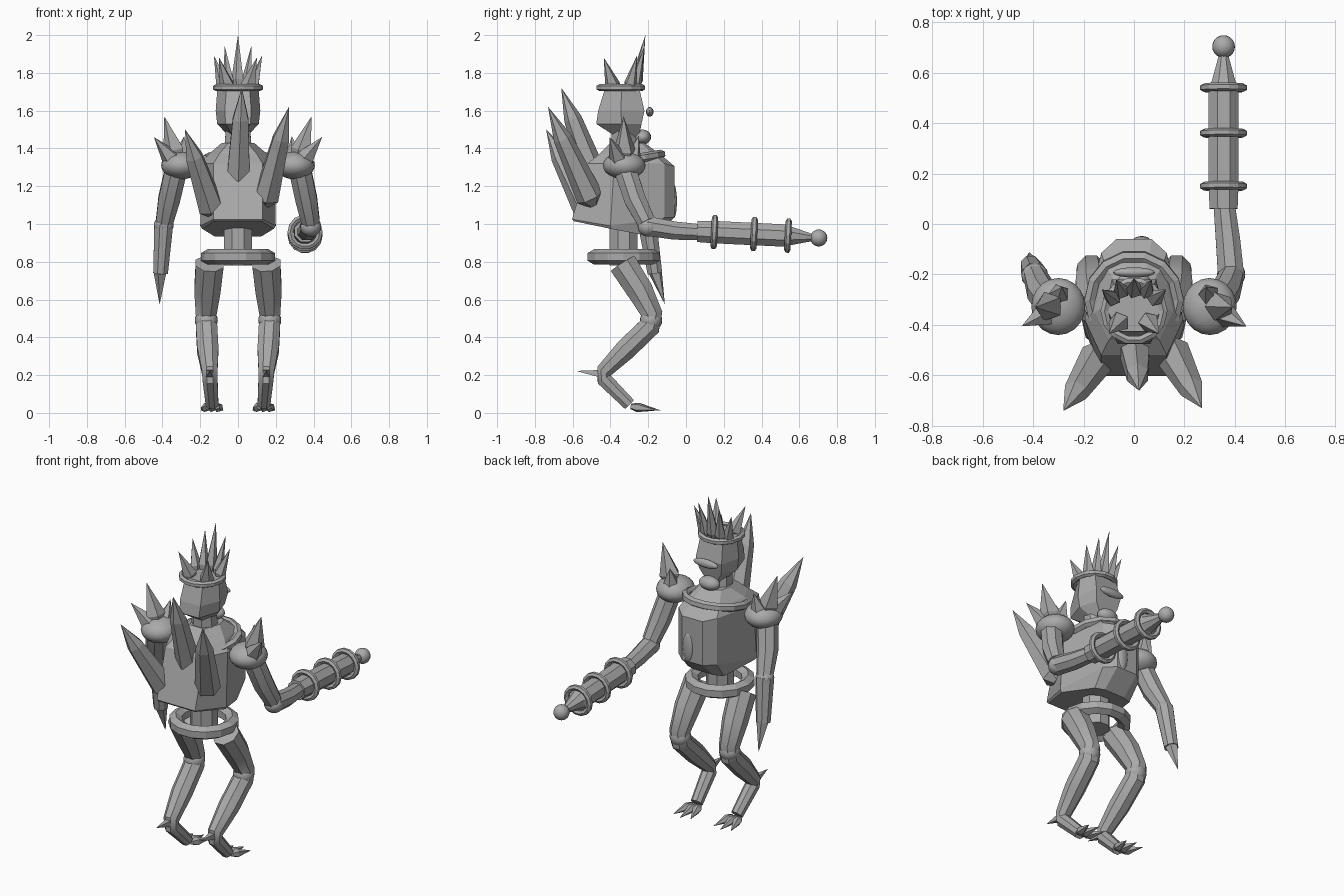
import bpy, bmesh, math
from mathutils import Vector, Matrix

if "Cube" in bpy.data.objects:
    bpy.data.objects.remove(bpy.data.objects["Cube"], do_unlink=True)

GREY = (0.4, 0.4, 0.4, 1)
grey = bpy.data.materials.new("plain grey")
grey.use_nodes = True
grey.diffuse_color = GREY
grey.node_tree.nodes["Principled BSDF"].inputs["Base Color"].default_value = GREY


def finish(name, bm, smooth=None):
    bmesh.ops.recalc_face_normals(bm, faces=bm.faces)
    mesh = bpy.data.meshes.new(name)
    bm.to_mesh(mesh)
    bm.free()
    mesh.materials.append(grey)
    ob = bpy.data.objects.new(name, mesh)
    bpy.context.collection.objects.link(ob)
    if smooth:
        bpy.ops.object.select_all(action='DESELECT')
        ob.select_set(True)
        bpy.context.view_layer.objects.active = ob
        bpy.ops.object.shade_smooth_by_angle(angle=math.radians(smooth))
    return ob


def skin(name, rings, smooth=None):
    """Bridge a stack of equal rings of points and cap both ends."""
    bm = bmesh.new()
    loops = [[bm.verts.new(p) for p in ring] for ring in rings]
    n = len(loops[0])
    for a, b in zip(loops, loops[1:]):
        for i in range(n):
            j = (i + 1) % n
            bm.faces.new((a[i], a[j], b[j], b[i]))
    bm.faces.new(loops[0])
    bm.faces.new(loops[-1])
    bmesh.ops.remove_doubles(bm, verts=bm.verts, dist=0.0005)
    return finish(name, bm, smooth)


def tube(name, path, radii, sides=8, smooth=None):
    """Sweep a regular polygon along a bent path."""
    pts = [Vector(p) for p in path]
    rings = []
    for i, p in enumerate(pts):
        d = (pts[min(i + 1, len(pts) - 1)] - pts[max(i - 1, 0)]).normalized()
        side = Vector((1, 0, 0)) - d * d.x
        side.normalize()
        other = d.cross(side)
        turns = [math.tau * (k + 0.5) / sides for k in range(sides)]
        rings.append([p + radii[i] * (side * math.cos(t) + other * math.sin(t)) for t in turns])
    return skin(name, rings, smooth)


def spike(name, base, tip, r, sides=5, widest=0.15):
    """Small foot, widest part, then a sharp tip."""
    a, b = Vector(base), Vector(tip)
    return tube(name, [a, a.lerp(b, widest), b], [r * 0.6, r, 0.0004], sides)


def crystal(name, base, tip, r):
    """Long shard that stays thick for most of its length."""
    a, b = Vector(base), Vector(tip)
    steps = (0, .08, .68, 1)
    return tube(name, [a.lerp(b, t) for t in steps], [r * .4, r, r * .68, .0004], 6)


def ball(name, centre, size, smooth=40):
    bm = bmesh.new()
    bmesh.ops.create_uvsphere(bm, u_segments=20, v_segments=12, radius=1,
                              matrix=Matrix.Translation(centre) @ Matrix.Diagonal((*size, 1)))
    return finish(name, bm, smooth)


def ring(name, centre, major, minor, axis=(0, 0, 1), tall=1.0, segments=14):
    """Faceted torus around an axis."""
    turn = Vector((0, 0, 1)).rotation_difference(Vector(axis)).to_matrix()
    bm = bmesh.new()
    loops = []
    for i in range(segments):
        a = math.tau * i / segments
        loop = []
        for k in range(6):
            b = math.tau * (k + 0.5) / 6
            r = major + minor * math.cos(b)
            p = turn @ Vector((r * math.cos(a), r * math.sin(a), minor * tall * math.sin(b)))
            loop.append(bm.verts.new(p + Vector(centre)))
        loops.append(loop)
    for i in range(segments):
        a, b = loops[i], loops[(i + 1) % segments]
        for k in range(6):
            m = (k + 1) % 6
            bm.faces.new((a[k], b[k], b[m], a[m]))
    return finish(name, bm)


def block(name, levels):
    """Mirrored body: each level lists its left corners from the chest to the back."""
    return skin(name, [level + [(-x, y, z) for x, y, z in level[::-1]] for level in levels])


# Torso with a tilted flat base and a chest plate, waist and collar
block("torso", [
    [(.07, -.17, .935), (.125, -.19, .935), (.19, -.4, .975), (.125, -.595, 1.015)],
    [(.07, -.06, 1.035), (.13, -.115, 1.035), (.2, -.4, .99), (.13, -.603, 1.025)],
    [(.07, -.06, 1.305), (.13, -.115, 1.32), (.195, -.38, 1.32), (.13, -.52, 1.32)],
    [(.06, -.125, 1.36), (.115, -.16, 1.36), (.155, -.35, 1.37), (.1, -.46, 1.37)],
    [(.04, -.22, 1.43), (.07, -.24, 1.43), (.085, -.3, 1.43), (.05, -.4, 1.43)]])
ball("chest_gem", (.03, -.066, 1.12), (.035, .018, .09))
ring("collar", (0, -.3, 1.34), .175, .025, axis=(0, -.17, 1))
ring("pelvis_ring", (0, -.33, .826), .16, .041, tall=1.0)
tube("spine", [(0, -.33, .78), (0, -.33, .98)], [.08, .08], 8, 30)

# Head
tube("neck", [(0, -.32, 1.38), (0, -.33, 1.5)], [.08, .07], 8, 30)
block("head", [[(.03, -.25, 1.455), (.04, -.3, 1.455), (.02, -.36, 1.455)],
               [(.075, -.235, 1.53), (.11, -.34, 1.53), (.065, -.475, 1.53)],
               [(.088, -.22, 1.6), (.118, -.345, 1.6), (.07, -.465, 1.6)],
               [(.075, -.25, 1.73), (.108, -.34, 1.73), (.06, -.425, 1.73)]])
ball("throat", (0, -.23, 1.46), (.065, .045, .04))
ball("beak", (0, -.192, 1.594), (.083, .02, .025))

# Crown
ring("crown_band", (0, -.345, 1.722), .117, .018)
spike("crown_spike_middle", (0, -.27, 1.72), (0, -.215, 2), .035)
for s, side in ((1, "left"), (-1, "right")):
    spike(f"crown_spike_inner_{side}", (s * .045, -.275, 1.72), (s * .07, -.22, 1.94), .032)
    spike(f"crown_spike_outer_{side}", (s * .075, -.3, 1.72), (s * .127, -.26, 1.89), .034)
    spike(f"crown_spike_back_{side}", (s * .05, -.38, 1.71), (s * .1, -.435, 1.88), .042)

# Back crystals
crystal("back_crystal_middle", (0, -.47, 1.21), (.02, -.66, 1.72), .07)
crystal("back_crystal_left", (.14, -.49, 1.1), (.27, -.73, 1.62), .073)
crystal("back_crystal_right", (-.13, -.51, 1.05), (-.28, -.74, 1.5), .073)

for s, side in ((1, "left"), (-1, "right")):
    # Shoulders
    ball(f"shoulder_{side}", (s * .3, -.327, 1.31), (.107, .113, .073))
    spike(f"shoulder_spike_tall_{side}", (s * .32, -.325, 1.33), (s * .39, -.33, 1.57), .06, 5, .25)
    spike(f"shoulder_spike_outer_{side}", (s * .34, -.35, 1.33), (s * .445, -.405, 1.46), .052)
    spike(f"shoulder_spike_inner_{side}", (s * .3, -.29, 1.33), (s * .285, -.25, 1.465), .05)

    # Legs, bent backwards at the ankle
    tube(f"leg_{side}", [(s * .15, -.335, .79), (s * .162, -.245, .65), (s * .169, -.178, .52),
                         (s * .167, -.19, .46), (s * .16, -.32, .335), (s * .15, -.435, .22),
                         (s * .148, -.435, .18), (s * .137, -.3, .045)],
         [.08, .075, .059, .061, .061, .045, .043, .036], 8, 35)
    ball(f"knee_{side}", (s * .168, -.185, .49), (.061, .059, .058))
    spike(f"heel_spur_{side}", (s * .15, -.43, .205), (s * .15, -.58, .222), .028, 4)
    for k in (-1, 0, 1):
        x = s * .137 + k * .024
        spike(f"toe_{side}_{k + 2}", (x, -.29, .034), (x + k * .035, -.135 - .02 * abs(k), .014),
              .026, 5, .25)

# Right arm with claw
tube("right_arm", [(-.33, -.32, 1.28), (-.365, -.27, 1.13), (-.392, -.205, 1.0)],
     [.063, .062, .048], 8, 35)
ball("right_elbow", (-.393, -.205, .995), (.053, .051, .046))
tube("right_forearm", [(-.393, -.205, 1.0), (-.41, -.165, .74)], [.054, .042], 8, 35)
spike("right_claw", (-.41, -.165, .755), (-.415, -.112, .575), .036, 5, .08)

# Left arm reaching forward
tube("left_arm", [(.33, -.32, 1.28), (.362, -.27, 1.13), (.385, -.21, 1.01)],
     [.063, .062, .052], 8, 35)
ball("left_elbow", (.385, -.2, .985), (.056, .056, .052))
tube("left_forearm", [(.385, -.21, .99), (.372, -.06, .965), (.358, .07, .957)],
     [.056, .052, .046], 8, 35)

# Blaster with rings and a ball on the muzzle
tube("blaster", [(.355, .06, .96), (.355, .15, .957), (.355, .54, .938), (.355, .55, .937),
                 (.355, .67, .928)], [.06, .064, .064, .055, .02], 8)
for i, y in enumerate((.15, .36, .54)):
    ring(f"blaster_ring_{i + 1}", (.355, y, .965 - .05 * y), .078, .017, axis=(0, 1, -.05))
ball("muzzle_ball", (.355, .703, .926), (.045, .045, .045))
